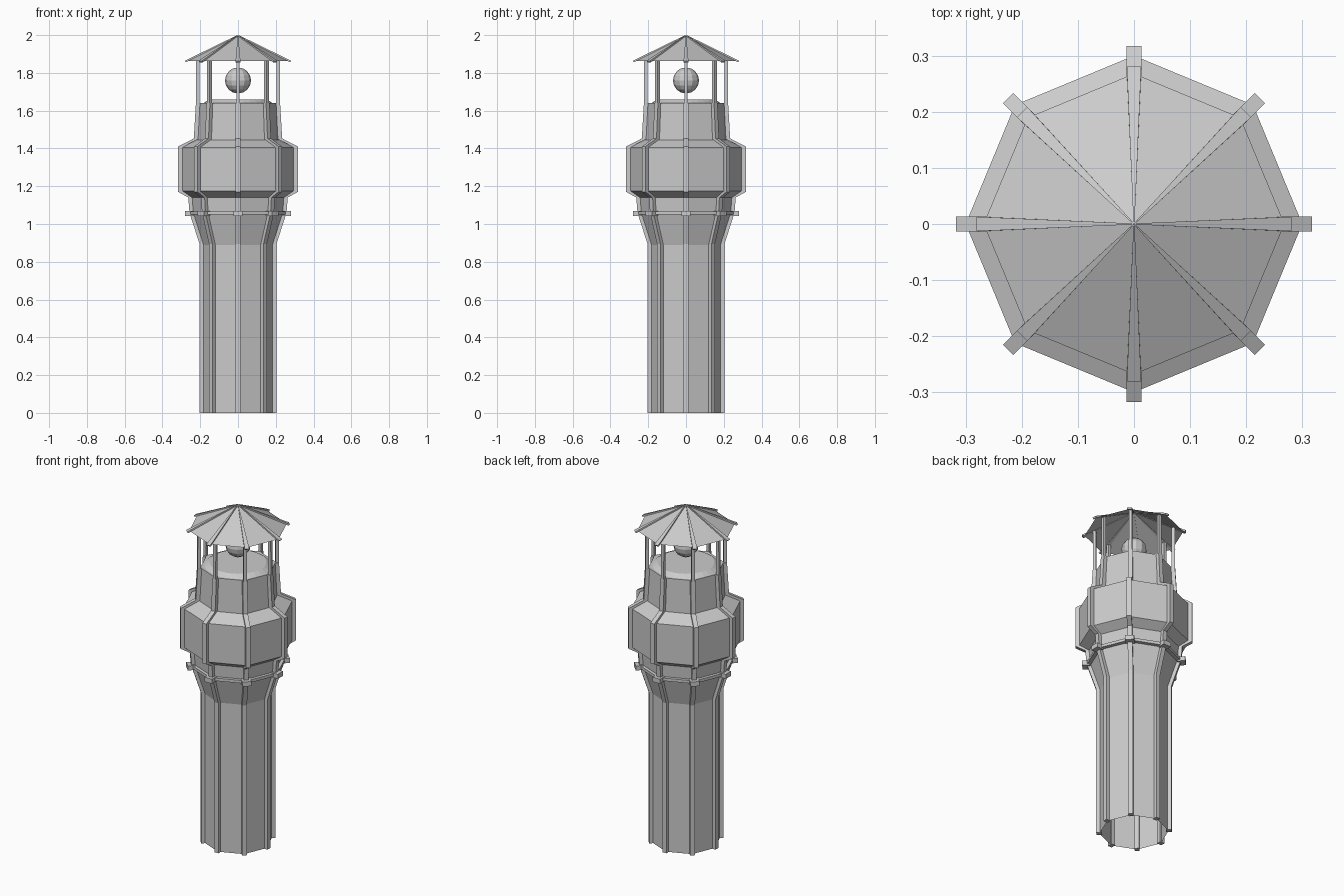
import bpy, bmesh, math
from mathutils import Matrix, Vector

if "Cube" in bpy.data.objects:
    bpy.data.objects.remove(bpy.data.objects["Cube"])

SIDES = 8

def finish(bm, name):
    bmesh.ops.recalc_face_normals(bm, faces=bm.faces[:])
    me = bpy.data.meshes.new(name)
    bm.to_mesh(me)
    bm.free()
    ob = bpy.data.objects.new(name, me)
    bpy.context.collection.objects.link(ob)
    return ob

def lathe(name, profile, n=SIDES, closed=False, cap_top=False):
    """Flat-sided revolve of (radius, z) points, corners on the axes."""
    bm = bmesh.new()
    rings = [[bm.verts.new((r * math.cos(2 * math.pi * k / n),
                            r * math.sin(2 * math.pi * k / n), z)) for k in range(n)]
             for r, z in profile]
    pairs = list(zip(rings, rings[1:]))
    if closed:
        pairs.append((rings[-1], rings[0]))
    for a, b in pairs:
        for k in range(n):
            j = (k + 1) % n
            bm.faces.new((a[k], a[j], b[j], b[k]))
    if cap_top:
        bm.faces.new(rings[-1])
    return finish(bm, name)

def radial_bars(name, outer, inner, w):
    """Eight bars swept along matching outer/inner (radius, z) paths."""
    bm = bmesh.new()
    for k in range(SIDES):
        rot = Matrix.Rotation(2 * math.pi * k / SIDES, 3, 'Z')
        secs = []
        for i, ((ro, zo), (ri, zi)) in enumerate(zip(outer, inner)):
            h = (w[i] if isinstance(w, list) else w) / 2
            secs.append([bm.verts.new(rot @ Vector(p)) for p in
                         ((ro, -h, zo), (ro, h, zo), (ri, h, zi), (ri, -h, zi))])
        for a, b in zip(secs, secs[1:]):
            for i in range(4):
                j = (i + 1) % 4
                bm.faces.new((a[i], a[j], b[j], b[i]))
        bm.faces.new(secs[0])
        bm.faces.new(secs[-1])
    return finish(bm, name)

# Tower walls, open at the bottom
wall = [(0.188, 0), (0.188, 0.89), (0.242, 1.06), (0.248, 1.14), (0.30, 1.175),
        (0.30, 1.405), (0.217, 1.445), (0.207, 1.64), (0.185, 1.64)]
lathe("tower_wall", wall)

# Corner ribs that follow the wall and carry on as roof posts
rib = [(0.204, 0), (0.204, 0.895), (0.257, 1.06), (0.263, 1.14), (0.317, 1.17),
       (0.317, 1.41), (0.234, 1.453), (0.223, 1.64)]
radial_bars("corner_ribs", rib, [(r - 0.03, z) for r, z in rib], 0.026)
radial_bars("roof_posts", [(0.223, 1.63), (0.222, 1.885)],
            [(0.205, 1.63), (0.205, 1.885)], 0.018)

# Collar ring with blocks at the corners
lathe("collar", [(0.235, 1.05), (0.262, 1.05), (0.262, 1.067), (0.235, 1.067)], closed=True)
radial_bars("collar_blocks", [(0.28, 1.043), (0.28, 1.07)],
            [(0.235, 1.043), (0.235, 1.07)], 0.05)

# Round lamp deck
lathe("lamp_deck", [(0.19, 1.635), (0.155, 1.658)], n=32, cap_top=True)

# Lamp ball
bm = bmesh.new()
bmesh.ops.create_uvsphere(bm, u_segments=12, v_segments=8, radius=0.069,
                          matrix=Matrix.Translation((0, 0, 1.76)))
finish(bm, "lamp")

# Roof panels and tapering roof ribs
lathe("roof", [(0.268, 1.864), (0.001, 1.995)])
radial_bars("roof_ribs", [(0.282, 1.864), (0.004, 2.0)],
            [(0.276, 1.856), (0.004, 1.99)], [0.026, 0.002])
